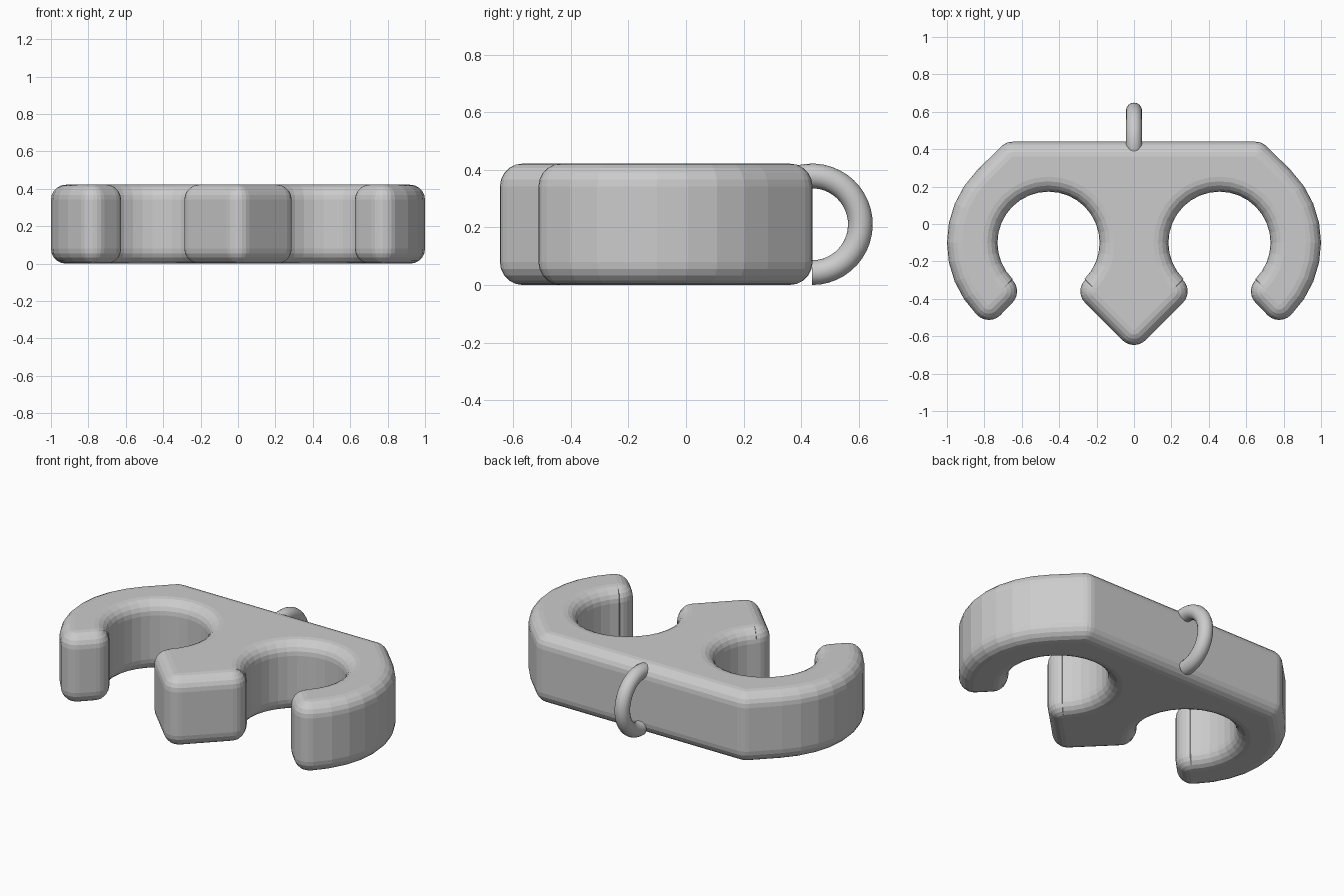
import bpy, bmesh
from math import sin, cos, pi, radians

if "Cube" in bpy.data.objects:
    bpy.data.objects.remove(bpy.data.objects["Cube"])

H, R, BEV = 0.422, 0.087, 0.08   # body height, corner radius, edge rounding


def arc(cx, cy, r, a0, a1, n):
    return [(cx + r * cos(radians(a0 + (a1 - a0) * i / n)),
             cy + r * sin(radians(a0 + (a1 - a0) * i / n))) for i in range(n + 1)]


def outline(d):
    """Outline inset by d; the right half is mirrored to the left."""
    r = R - d
    half = arc(0, -0.56, r, 270, 315, 3)              # central point
    half += arc(0.2, -0.36, r, -45, 45, 6)            # barb of central prong
    half += arc(0.457, -0.1, 0.273 + d, 225, -45, 24)  # round notch
    half += arc(0.712, -0.36, r, 135, 225, 6)         # hook tip, inner corner
    half += arc(0.776, -0.426, r, 225, 315, 6)        # hook tip, outer corner
    half += arc(0.455, -0.1, 0.545 - d, -45, 45, 8)   # outer curve
    half += arc(0.649, 0.353, r, 45, 90, 3)           # back corner
    return half + [(-x, y) for x, y in reversed(half) if abs(x) > 1e-5]


def skin(name, rings, closed_caps=True):
    """Join successive closed rings of 3D points into a capped solid."""
    bm = bmesh.new()
    loops = [[bm.verts.new(p) for p in ring] for ring in rings]
    n = len(loops[0])
    for a, b in zip(loops, loops[1:]):
        for i in range(n):
            j = (i + 1) % n
            bm.faces.new((a[i], a[j], b[j], b[i]))
    if closed_caps:
        bm.faces.new(loops[0][::-1])
        bm.faces.new(loops[-1])
    bmesh.ops.recalc_face_normals(bm, faces=bm.faces)
    mesh = bpy.data.meshes.new(name)
    bm.to_mesh(mesh)
    bm.free()
    ob = bpy.data.objects.new(name, mesh)
    bpy.context.collection.objects.link(ob)
    return ob


# Body: stacked outlines with rounded top and bottom edges
steps = [i * pi / 2 / 5 for i in range(6)]
levels = [(BEV * (1 - sin(t)), BEV * (1 - cos(t))) for t in steps]
levels += [(d, H - z) for d, z in reversed(levels)]
skin("hook_body", [[(x, y, z) for x, y in outline(d)] for d, z in levels])

# Hanging loop: tube swept in the YZ plane, upper end buried in the body
major, minor = 0.168, 0.043
rings = []
for k in range(29):
    a = radians(-90 + 225 * k / 28)
    rings.append([(minor * sin(t),
                   0.438 + (major + minor * cos(t)) * cos(a),
                   0.211 + (major + minor * cos(t)) * sin(a))
                  for t in (2 * pi * i / 16 for i in range(16))])
loop = skin("hanging_loop", rings)
bpy.context.view_layer.objects.active = loop
loop.select_set(True)
bpy.ops.object.shade_smooth_by_angle(angle=radians(40))
